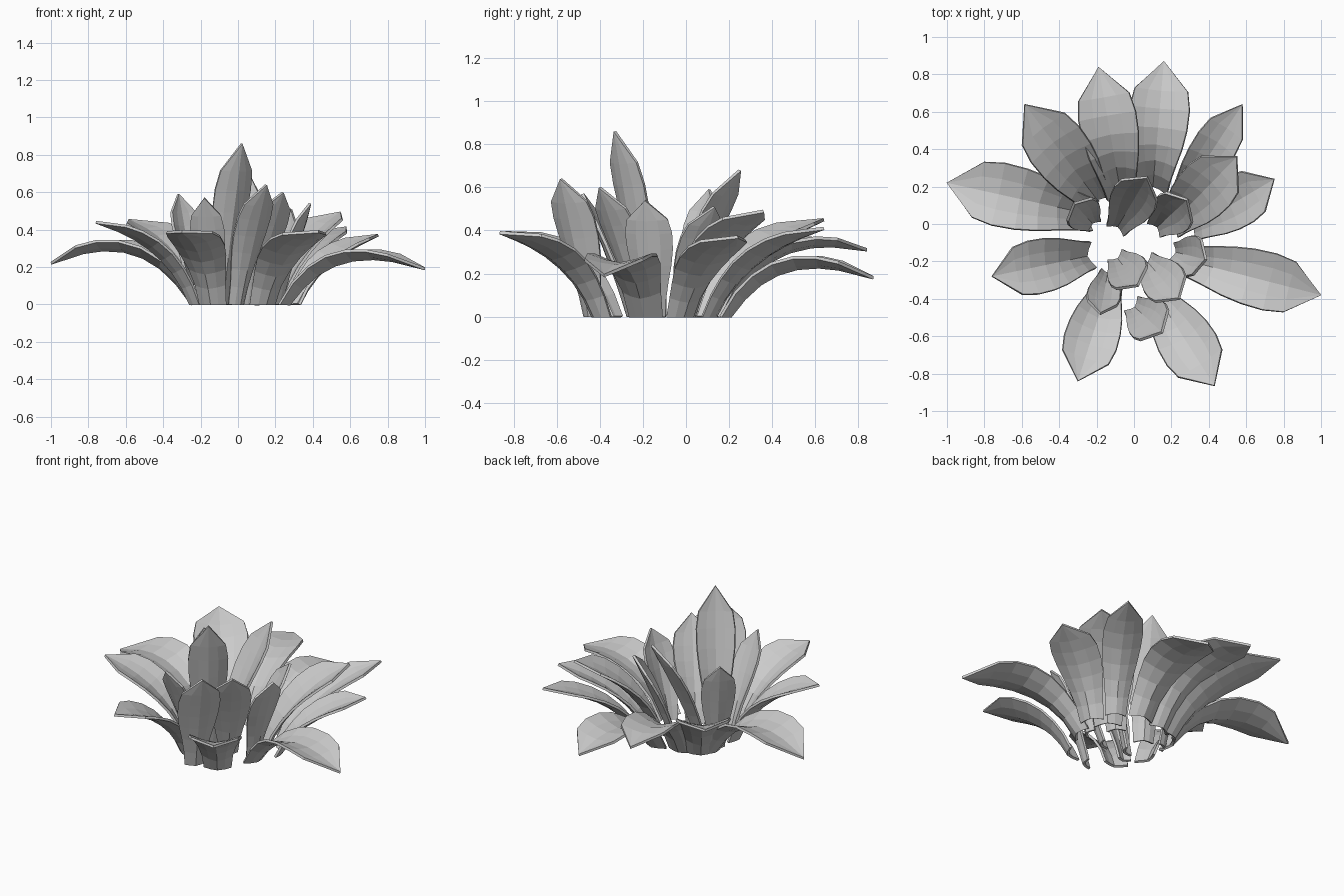
import bpy, bmesh
from mathutils import Vector

if "Cube" in bpy.data.objects:
    bpy.data.objects.remove(bpy.data.objects["Cube"])

T = (0, .14, .28, .42, .56, .70, .82, 1)
W = (0, .14, .40, .72, .94, 1, .78)      # 0 = base width, 1 = full width
S = (-1, -.5, 0, .5, 1)


def leaf(name, base, tip, reach, rise, width, foot):
    """Folded, arching leaf: base (x, y), tip (x, y, z), arch control, full width, base width ratio."""
    p0, p2 = Vector((*base, 0)), Vector(tip)
    out = Vector((p2.x - p0.x, p2.y - p0.y, 0))
    p1 = p0 + out * reach + Vector((0, 0, rise))
    side = Vector((0, 0, 1)).cross(out).normalized()
    bm = bmesh.new()
    prev = None
    for t, w in zip(T, W):
        c = p0 * (1 - t) ** 2 + p1 * (2 * t * (1 - t)) + p2 * t * t
        tan = ((p1 - p0) * (1 - t) + (p2 - p1) * t).normalized()
        nrm = tan.cross(side).normalized()
        half = width / 2 * (foot + (1 - foot) * w)
        cup = half * (.55 - .40 * t)        # deeper gutter near the base
        ring = []
        for s in S:
            p = c + side * (half * s) + nrm * (cup * (abs(s) ** 1.5 - .4))
            p.z = 0 if t == 0 else max(p.z, 0)
            ring.append(bm.verts.new(p))
        if prev:
            for i in range(4):
                bm.faces.new((prev[i], prev[i + 1], ring[i + 1], ring[i]))
        prev = ring
    # pointed end
    end = bm.verts.new(p2)
    for a, b in zip(prev, prev[1:]):
        bm.faces.new((a, b, end))
    bmesh.ops.recalc_face_normals(bm, faces=bm.faces)
    me = bpy.data.meshes.new(name)
    bm.to_mesh(me)
    bm.free()
    ob = bpy.data.objects.new(name, me)
    bpy.context.collection.objects.link(ob)
    mod = ob.modifiers.new("thickness", 'SOLIDIFY')
    mod.thickness = .015
    mod.offset = 0


# outer spreading leaves
outer = [
    ((-.23, .05), (-1.0, .22, .22), .36, .48, .34),
    ((.26, -.19), (1.0, -.38, .19), .33, .40, .31),
    ((-.24, -.17), (-.76, -.28, .44), .25, .36, .29),
    ((-.19, .12), (-.585, .64, .45), .27, .37, .32),
    ((-.07, .16), (-.19, .84, .31), .3, .45, .31),
    ((.10, .19), (.16, .87, .18), .33, .38, .32),
    ((.24, .12), (.58, .64, .41), .28, .33, .23),
    ((.31, -.02), (.75, .24, .37), .28, .29, .28),
    ((.20, .0), (.55, .36, .49), .28, .37, .31),
    ((.14, -.41), (.43, -.865, .39), .25, .33, .31),
    ((-.14, -.34), (-.30, -.84, .39), .27, .36, .29),
]
for i, a in enumerate(outer):
    leaf(f"outer_leaf_{i + 1}", *a, .5)

# inner upright leaves
inner = [
    ((-.09, -.18), (.02, -.33, .86), .23),
    ((.0, -.44), (.15, -.58, .64), .25),
    ((-.22, .0), (-.32, .11, .59), .20),
    ((-.09, -.02), (.07, .25, .68), .25),
    ((.12, -.02), (.285, .13, .51), .24),
    ((.22, -.15), (.385, -.19, .54), .22),
    ((.07, -.20), (.24, -.40, .60), .24),
    ((-.14, -.26), (-.18, -.48, .57), .18),
]
for i, (b, t, w) in enumerate(inner):
    leaf(f"inner_leaf_{i + 1}", b, t, .38, t[2] * .53, w, .45)
